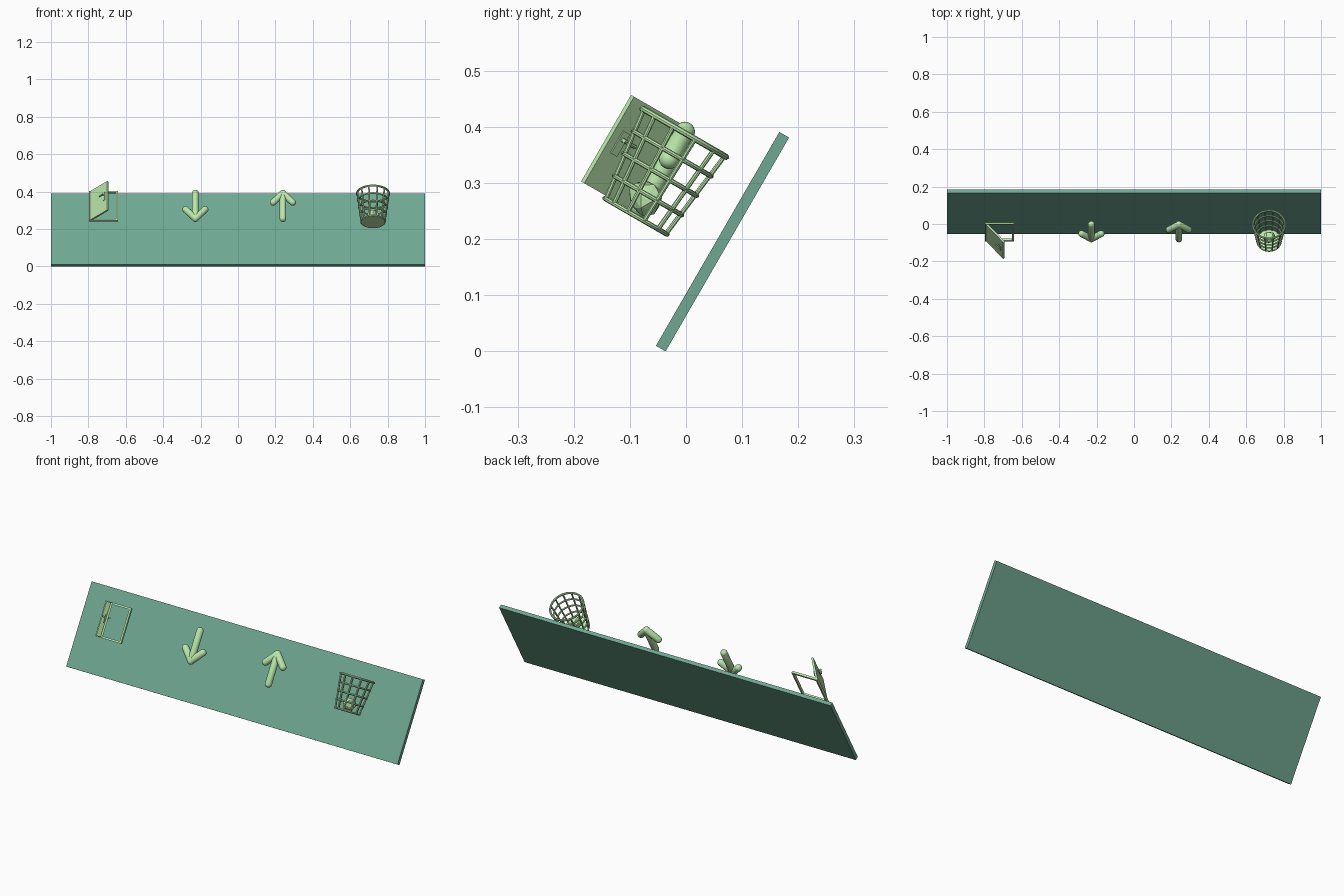
import bpy, bmesh, math, random
from mathutils import Matrix, Vector

if "Cube" in bpy.data.objects:
    bpy.data.objects.remove(bpy.data.objects["Cube"])

# Panel frame: local x right, y up the slope, z outward from the panel
TILT = Matrix.Translation((0, 0.065, 0.1955)) @ Matrix.Rotation(math.radians(60), 4, 'X')
LIFT = 0.156          # icons hover this far from the panel centre


def material(name, colour):
    m = bpy.data.materials.new(name)
    m.diffuse_color = (*colour, 1)
    m.use_nodes = True
    m.node_tree.nodes["Principled BSDF"].inputs["Base Color"].default_value = m.diffuse_color
    return m


PANEL = material("panel_green", (0.16, 0.39, 0.29))
ICON = material("icon_green", (0.49, 0.80, 0.41))


def finish(name, bm, mat, place=Matrix(), smooth=False):
    me = bpy.data.meshes.new(name)
    bmesh.ops.recalc_face_normals(bm, faces=bm.faces)
    bm.to_mesh(me)
    bm.free()
    me.materials.append(mat)
    ob = bpy.data.objects.new(name, me)
    bpy.context.collection.objects.link(ob)
    ob.matrix_world = TILT @ place
    if smooth:
        bpy.ops.object.select_all(action='DESELECT')
        ob.select_set(True)
        bpy.context.view_layer.objects.active = ob
        bpy.ops.object.shade_smooth_by_angle(angle=math.radians(40))
    return ob


def box(bm, centre, size):
    bmesh.ops.create_cube(bm, size=1, matrix=Matrix.Translation(centre) @ Matrix.Diagonal((*size, 1)))


def along(a, b):
    d = Vector(b) - Vector(a)
    return d.length, Matrix.Translation(a) @ d.to_track_quat('Z', 'Y').to_matrix().to_4x4()


def capsule(bm, a, b, r):
    length, mat = along(a, b)
    vs = bmesh.ops.create_uvsphere(bm, u_segments=20, v_segments=11, radius=r)['verts']
    for v in vs:
        if v.co.z > 0:
            v.co.z += length
    bmesh.ops.transform(bm, matrix=mat, verts=vs)


def rod(bm, a, b, r, segments=8):
    length, mat = along(a, b)
    bmesh.ops.create_cone(bm, cap_ends=True, segments=segments, radius1=r, radius2=r, depth=length,
                          matrix=mat @ Matrix.Translation((0, 0, length / 2)))


def ring(bm, radius, r, z, n=32, m=8):
    rows = []
    for i in range(n):
        a = math.tau * i / n
        rows.append([bm.verts.new(((radius + r * math.cos(t)) * math.cos(a),
                                   (radius + r * math.cos(t)) * math.sin(a), z + r * math.sin(t)))
                     for t in (math.tau * j / m for j in range(m))])
    for i in range(n):
        p, q = rows[i], rows[(i + 1) % n]
        for j in range(m):
            k = (j + 1) % m
            bm.faces.new((p[j], q[j], q[k], p[k]))


# Sloping panel
bm = bmesh.new()
box(bm, (0, 0, 0), (2, 0.44, 0.02))
finish("panel", bm, PANEL)


# Arrows, pointing down and up
def arrow(name, x, sign):
    bm = bmesh.new()
    capsule(bm, (0, 0.078 * sign, 0), (0, -0.078 * sign, 0), 0.018)
    for side in (-1, 1):
        capsule(bm, (0, 0.078 * sign, 0), (side * 0.052, 0.022 * sign, 0), 0.018)
    finish(name, bm, ICON, Matrix.Translation((x, 0.058, LIFT)), True)


arrow("down_arrow", -0.228, -1)
arrow("up_arrow", 0.24, 1)

# Door frame
bm = bmesh.new()
for y in (-0.087, 0.087):
    box(bm, (0, y, 0), (0.155, 0.010, 0.012))
for x in (-0.0725, 0.0725):
    box(bm, (x, 0, 0), (0.010, 0.164, 0.012))
finish("door_frame", bm, ICON, Matrix.Translation((-0.72, 0.056, LIFT)))

# Open door, hinged on its left edge
HINGE = Matrix.Translation((-0.79, 0.056, LIFT)) @ Matrix.Rotation(math.radians(-50), 4, 'Y')
bm = bmesh.new()
box(bm, (0.0735, 0, 0), (0.147, 0.178, 0.010))
finish("door", bm, ICON, HINGE)

# Door handles on both faces
for label, side in (("outer", 1), ("inner", -1)):
    bm = bmesh.new()
    box(bm, (0.122, 0.004, side * 0.006), (0.016, 0.046, 0.004))
    rod(bm, (0.122, 0.012, side * 0.006), (0.122, 0.012, side * 0.018), 0.004)
    rod(bm, (0.126, 0.012, side * 0.017), (0.096, 0.012, side * 0.017), 0.004)
    finish(label + "_door_handle", bm, ICON, HINGE, True)

# Wire basket, axis running up the slope
BASKET = Matrix.Translation((0.722, -0.038, LIFT)) @ Matrix.Rotation(math.radians(-90), 4, 'X')
HEIGHT, LOW, HIGH = 0.172, 0.064, 0.086


def basket_radius(t):
    return LOW + (HIGH - LOW) * t


bm = bmesh.new()
for i in range(5):
    t = i / 4
    ring(bm, basket_radius(t), 0.0055 if i == 4 else 0.0045, HEIGHT * t)
finish("basket_rings", bm, ICON, BASKET, True)

bm = bmesh.new()
COUNT = 12
for i in range(COUNT):
    a = math.tau * (i + 0.5) / COUNT
    c, s = math.cos(a), math.sin(a)
    rod(bm, (LOW * c, LOW * s, 0), (HIGH * c, HIGH * s, HEIGHT), 0.0042)
finish("basket_bars", bm, ICON, BASKET, True)

bm = bmesh.new()
bmesh.ops.create_cone(bm, cap_ends=True, segments=32, radius1=LOW, radius2=LOW, depth=0.007)
finish("basket_base", bm, ICON, BASKET, True)

# Crumpled ball lying in the basket
random.seed(4)
bm = bmesh.new()
bmesh.ops.create_icosphere(bm, subdivisions=2, radius=0.033)
for v in bm.verts:
    v.co *= random.uniform(0.8, 1.08)
finish("crumpled_ball", bm, ICON, BASKET @ Matrix.Translation((0, 0, 0.036)))

# Basket axis must point up the slope
for ob in bpy.data.objects:
    if ob.name.startswith("basket") or ob.name == "crumpled_ball":
        ob.select_set(False)
